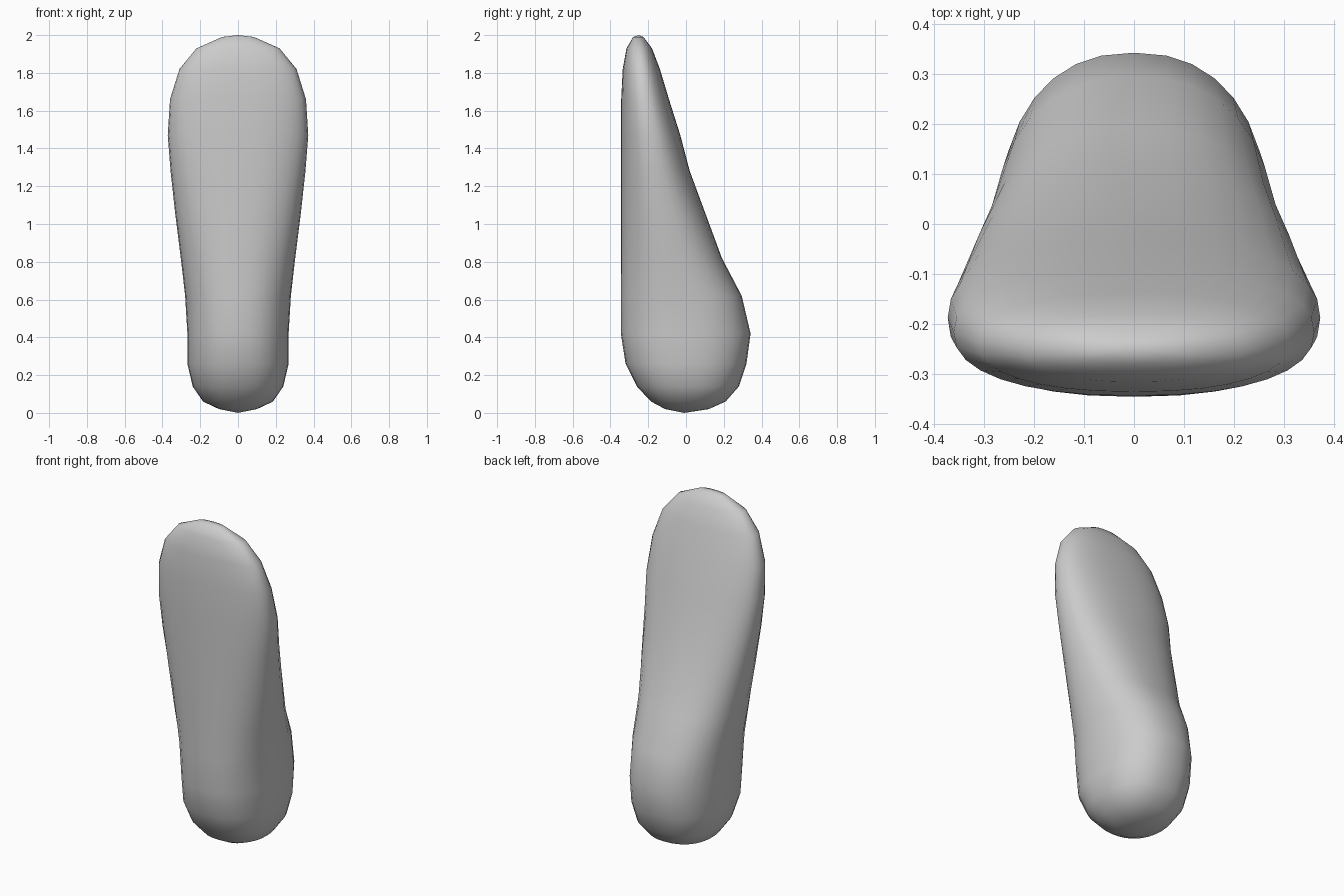
import bpy, bmesh, math

cube = bpy.data.objects.get("Cube")
if cube:
    bpy.data.objects.remove(cube, do_unlink=True)

SIDES = 32
POWER = 2.3  # roundness of the cross-section

# Cross-sections: height, half width, front y, back y
SECTIONS = [
    (0.02, 0.10, -0.11, 0.12), (0.06, 0.185, -0.185, 0.21),
    (0.14, 0.24, -0.26, 0.28), (0.26, 0.268, -0.32, 0.32),
    (0.42, 0.268, -0.345, 0.342), (0.62, 0.28, -0.345, 0.295),
    (0.82, 0.303, -0.345, 0.19), (1.05, 0.332, -0.345, 0.105),
    (1.28, 0.357, -0.345, 0.02), (1.47, 0.372, -0.345, -0.03),
    (1.66, 0.36, -0.343, -0.09), (1.82, 0.31, -0.335, -0.138),
    (1.93, 0.22, -0.315, -0.18), (1.99, 0.085, -0.28, -0.225),
]


def bend(value):
    return math.copysign(abs(value) ** (2 / POWER), value)


def ring(bm, z, half, front, back):
    mid, depth = (front + back) / 2, (back - front) / 2
    angles = [2 * math.pi * i / SIDES for i in range(SIDES)]
    return [bm.verts.new((half * bend(math.cos(a)), mid + depth * bend(math.sin(a)), z))
            for a in angles]


# Lofted body with a pole at each end
bm = bmesh.new()
rings = [ring(bm, *s) for s in SECTIONS]
bottom = bm.verts.new((0, -0.01, 0))
top = bm.verts.new((0, -0.25, 2))
for i in range(SIDES):
    j = (i + 1) % SIDES
    for low, high in zip(rings, rings[1:]):
        bm.faces.new((low[i], low[j], high[j], high[i]))
    bm.faces.new((bottom, rings[0][j], rings[0][i]))
    bm.faces.new((top, rings[-1][i], rings[-1][j]))
bmesh.ops.recalc_face_normals(bm, faces=bm.faces)
for face in bm.faces:
    face.smooth = True

mesh = bpy.data.meshes.new("tapered_body")
bm.to_mesh(mesh)
bm.free()
body = bpy.data.objects.new("tapered_body", mesh)
bpy.context.collection.objects.link(body)

# Plain grey surface
grey = bpy.data.materials.new("plain_grey")
grey.use_nodes = True
colour = (0.6, 0.6, 0.6, 1)
grey.diffuse_color = colour
grey.node_tree.nodes["Principled BSDF"].inputs["Base Color"].default_value = colour
mesh.materials.append(grey)
